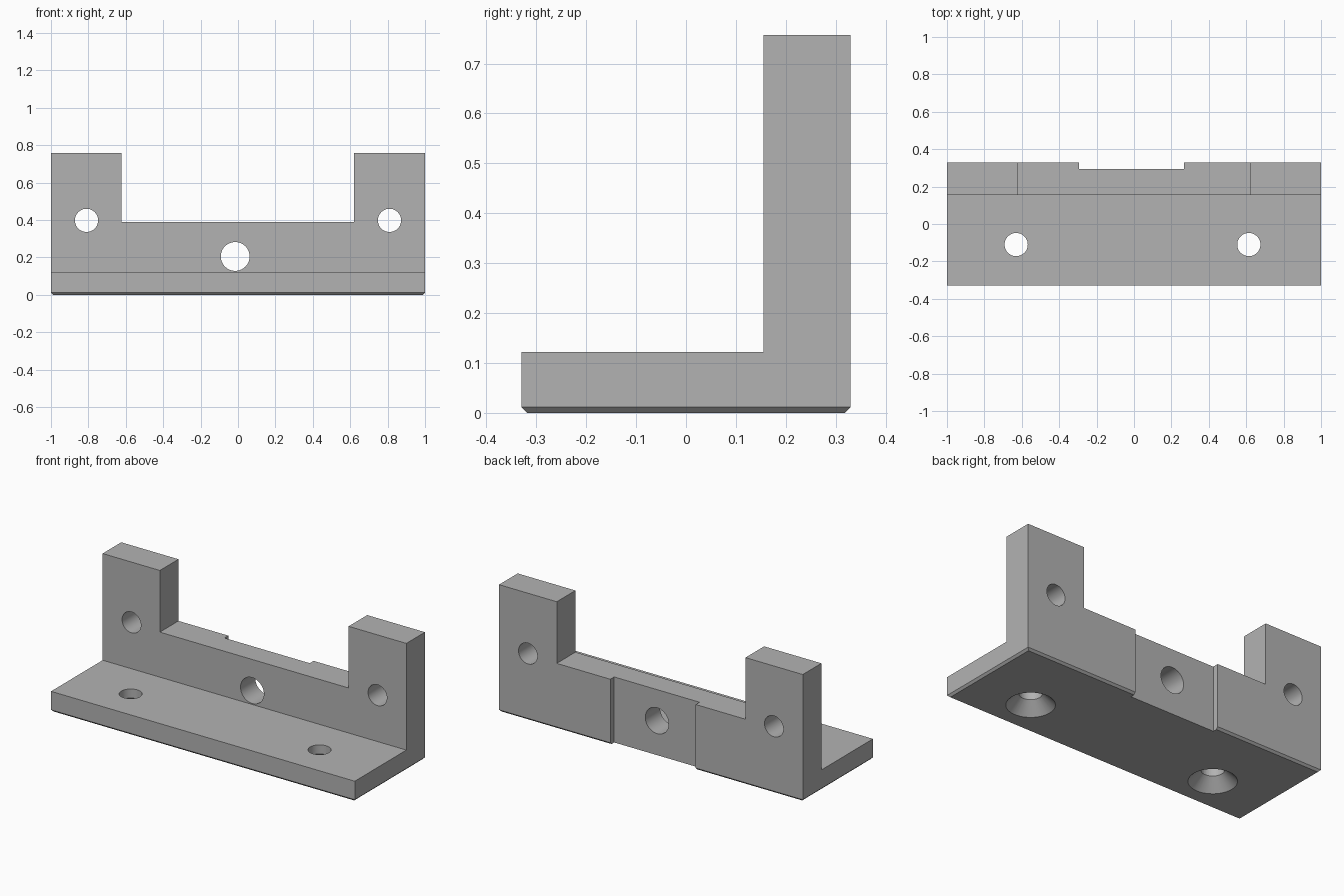
import bpy
import bmesh
import math
from mathutils import Matrix

if "Cube" in bpy.data.objects:
    bpy.data.objects.remove(bpy.data.objects["Cube"], do_unlink=True)

BACK, WALL, TOP, BASE, SADDLE = 0.33, 0.155, 0.757, 0.122, 0.39
CHAMFER = 0.012

grey = bpy.data.materials.new("plain grey")
grey.use_nodes = True
colour = (0.45, 0.45, 0.45, 1)
grey.diffuse_color = colour
grey.node_tree.nodes["Principled BSDF"].inputs["Base Color"].default_value = colour


def make_object(name, bm):
    bmesh.ops.recalc_face_normals(bm, faces=bm.faces)
    mesh = bpy.data.meshes.new(name)
    bm.to_mesh(mesh)
    bm.free()
    mesh.materials.append(grey)
    obj = bpy.data.objects.new(name, mesh)
    bpy.context.collection.objects.link(obj)
    return obj


def box(name, low, high):
    bm = bmesh.new()
    size = [h - l for l, h in zip(low, high)]
    mid = [(h + l) / 2 for l, h in zip(low, high)]
    bmesh.ops.create_cube(bm, size=1, matrix=Matrix.Translation(mid) @ Matrix.Diagonal((*size, 1)))
    return make_object(name, bm)


def cone(name, centre, r1, r2, depth, tilt=0):
    bm = bmesh.new()
    place = Matrix.Translation(centre) @ Matrix.Rotation(tilt, 4, "X")
    bmesh.ops.create_cone(bm, cap_ends=True, segments=64, radius1=r1, radius2=r2,
                          depth=depth, matrix=place)
    return make_object(name, bm)


# L-shaped body, extruded along its length
bm = bmesh.new()
profile = [(-BACK, 0), (BACK, 0), (BACK, TOP), (WALL, TOP), (WALL, BASE), (-BACK, BASE)]
face = bm.faces.new([bm.verts.new((-1, y, z)) for y, z in profile])
grown = bmesh.ops.extrude_face_region(bm, geom=[face])["geom"]
bmesh.ops.translate(bm, vec=(2, 0, 0), verts=[g for g in grown if isinstance(g, bmesh.types.BMVert)])
bmesh.ops.recalc_face_normals(bm, faces=bm.faces)

# Chamfer around the underside
rim = [e for e in bm.edges if all(v.co.z < 0.001 for v in e.verts)]
bmesh.ops.bevel(bm, geom=rim, offset=CHAMFER, segments=1, affect="EDGES")
bracket = make_object("angle_bracket", bm)

# Saddle between the posts and shallow recess in the back
cutters = [
    box("saddle_cutter", (-0.623, 0, SADDLE), (0.62, 1, 1)),
    box("recess_cutter", (-0.295, 0.294, -1), (0.267, 1, 1)),
]

# Holes through the upright wall
for label, x, z, r in [("right", -0.81, 0.398, 0.062), ("left", 0.81, 0.398, 0.062),
                       ("centre", -0.015, 0.205, 0.077)]:
    cutters.append(cone(label + "_wall_hole_cutter", (x, BACK, z), r, r, 1, math.pi / 2))

# Countersunk holes through the base
for label, x in [("right", -0.63), ("left", 0.614)]:
    spot = (x, -0.11)
    cutters.append(cone(label + "_base_hole_cutter", (*spot, 0.1), 0.062, 0.062, 0.5))
    cutters.append(cone(label + "_countersink_cutter", (*spot, 0.03), 0.15, 0.05, 0.1))

for cutter in cutters:
    cut = bracket.modifiers.new(cutter.name, "BOOLEAN")
    cut.operation = "DIFFERENCE"
    cut.solver = "EXACT"
    cut.object = cutter
    cutter.hide_render = True

# Apply the cuts, then remove the cutters
bpy.ops.object.select_all(action="DESELECT")
bpy.context.view_layer.objects.active = bracket
bracket.select_set(True)
for name in [m.name for m in bracket.modifiers]:
    bpy.ops.object.modifier_apply(modifier=name)
for cutter in cutters:
    bpy.data.objects.remove(cutter, do_unlink=True)

bpy.ops.object.shade_smooth_by_angle(angle=math.radians(30))
